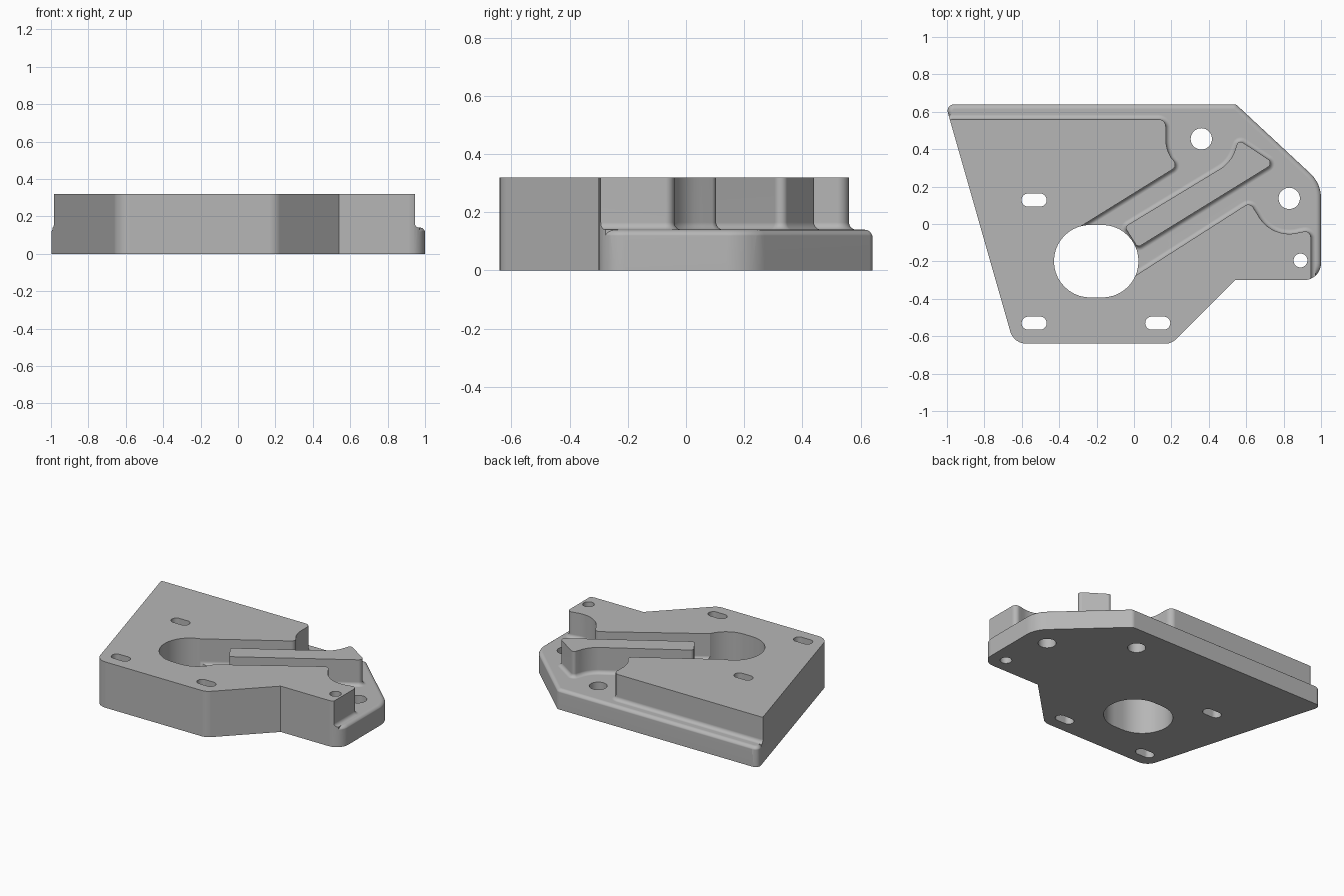
import bpy
import bmesh
from math import sin, cos, tan, pi, radians
from mathutils import Vector

old = bpy.data.objects.get("Cube")
if old:
    bpy.data.objects.remove(old, do_unlink=True)

HEIGHT, FLOOR = 0.32, 0.14      # full height and height of the lowered floor
FOOT, RIM = 0.025, 0.028        # fillet at wall feet, rounding of the floor rim
BOSS_A, BOSS_B = (0.36, 0.455), (0.83, 0.137)

metal = bpy.data.materials.new("grey metal")
metal.use_nodes = True
metal.diffuse_color = (0.47, 0.47, 0.47, 1)
metal.node_tree.nodes["Principled BSDF"].inputs["Base Color"].default_value = (0.47, 0.47, 0.47, 1)


def arc(centre, radius, start, end, steps=10):
    """Points along an arc, angles in degrees."""
    angles = [radians(start + (end - start) * i / steps) for i in range(steps + 1)]
    return [(centre[0] + radius * cos(a), centre[1] + radius * sin(a), 0) for a in angles]


def rounded(corners, steps=8):
    """Closed counter-clockwise outline from (x, y, corner radius) items."""
    out = []
    n = len(corners)
    for i, (x, y, r) in enumerate(corners):
        p = Vector((x, y))
        if r == 0:
            out.append(p)
            continue
        a = (Vector(corners[i - 1][:2]) - p).normalized()
        b = (Vector(corners[(i + 1) % n][:2]) - p).normalized()
        half = a.angle(b) / 2
        reach = r / tan(half)
        centre = p + (a + b).normalized() * (r / sin(half))
        start = p + a * reach - centre
        turn = start.angle_signed(p + b * reach - centre)
        for k in range(steps + 1):
            t = -turn * k / steps
            out.append(centre + Vector((start.x * cos(t) - start.y * sin(t),
                                        start.x * sin(t) + start.y * cos(t))))
    area = sum(out[i - 1].cross(out[i]) for i in range(len(out)))
    return out if area > 0 else out[::-1]


def offset(outline, d):
    """Move an outline outward by d."""
    res = []
    n = len(outline)
    for i, p in enumerate(outline):
        u = (p - outline[i - 1]).normalized()
        v = (outline[(i + 1) % n] - p).normalized()
        nu, nv = Vector((u.y, -u.x)), Vector((v.y, -v.x))
        res.append(p + (nu + nv) * d / (1 + nu.dot(nv)))
    return res


def loft(name, outline, layers):
    """Solid through (z, outward offset) layers."""
    bm = bmesh.new()
    rings = [[bm.verts.new((p.x, p.y, z)) for p in offset(outline, d)] for z, d in layers]
    n = len(outline)
    for low, high in zip(rings, rings[1:]):
        for i in range(n):
            j = (i + 1) % n
            bm.faces.new((low[i], low[j], high[j], high[i]))
    bm.faces.new(rings[0][::-1])
    bm.faces.new(rings[-1])
    mesh = bpy.data.meshes.new(name)
    bm.to_mesh(mesh)
    bm.free()
    mesh.materials.append(metal)
    obj = bpy.data.objects.new(name, mesh)
    bpy.context.collection.objects.link(obj)
    return obj


def combine(target, tool, operation):
    """Apply a boolean and drop the tool."""
    tool.hide_render = True
    mod = target.modifiers.new("cut", 'BOOLEAN')
    mod.operation, mod.solver, mod.object = operation, 'EXACT', tool
    bpy.ops.object.select_all(action='DESELECT')
    bpy.context.view_layer.objects.active = target
    target.select_set(True)
    bpy.ops.object.modifier_apply(modifier=mod.name)
    bpy.data.objects.remove(tool, do_unlink=True)


# Outer outline of the whole block
outline = rounded([(-1.008, 0.64, 0.035), (0.545, 0.64, 0.035), (1, 0.217, 0.18),
                   (1, -0.3, 0.09), (0.54, -0.3, 0), (0.2, -0.64, 0.08),
                   (-0.643, -0.64, 0.09)])

# Raised area either side of the channel; its outer sides overrun the block
plateau = rounded(
    [(-0.985, 0.56, 0.025), (0.17, 0.56, 0.04)]
    + arc(BOSS_A, 0.19, 180, 212)
    + [(0.235, 0.31, 0.03), (-0.3, -0.022, 0), (-0.26, -0.12, 0), (-0.1, -0.345, 0),
       (0.62, 0.115, 0.03)]
    + arc(BOSS_B, 0.19, 207, 288)
    + [(0.945, -0.035, 0.03), (0.945, -0.5, 0), (0.7, -0.8, 0), (-0.8, -0.8, 0),
       (-1.15, 0.3, 0)])

# Rib standing in the channel
rib = rounded([(-0.05, -0.015, 0.02)] + arc(BOSS_A, 0.19, 305, 345)
              + [(0.56, 0.45, 0.02), (0.75, 0.325, 0.025), (0.02, -0.125, 0.02)])

quarter = [i * pi / 12 for i in range(7)]
rim_layers = [(-0.05, 0.001)] + [
    (FLOOR - RIM + RIM * sin(a), 0.001 - RIM * (1 - cos(a))) for a in quarter]
foot_layers = [(0.05, FOOT)] + [
    (FLOOR + FOOT * (1 - cos(a)), FOOT * (1 - sin(a))) for a in quarter] + [(0.4, 0)]

# Trim the stepped form to the block
body = loft("mounting_block", outline, [(0, 0), (HEIGHT, 0)])
steps = loft("floor_form", outline, rim_layers)
combine(steps, loft("plateau_form", plateau, foot_layers), 'UNION')
combine(steps, loft("rib_form", rib, foot_layers), 'UNION')
combine(body, steps, 'INTERSECT')

# Through holes: x, y, half straight length, radius
holes = [(-0.202, -0.199, 0.032, 0.194),
         (-0.534, 0.128, 0.032, 0.035), (-0.534, -0.53, 0.032, 0.035),
         (0.127, -0.53, 0.032, 0.035),
         (*BOSS_A, 0, 0.057), (*BOSS_B, 0, 0.057), (0.89, -0.195, 0, 0.037)]
for x, y, half, r in holes:
    right = arc((x + half, y), r, -90, 90, 20)
    left = arc((x - half, y), r, 90, 270, 20)
    if half == 0:
        right, left = right[:-1], left[:-1]
    ring = [Vector(p[:2]) for p in right + left]
    combine(body, loft("hole_cutter", ring, [(-0.2, 0), (0.6, 0)]), 'DIFFERENCE')

# Smooth curved walls, crisp edges
bpy.ops.object.select_all(action='DESELECT')
bpy.context.view_layer.objects.active = body
body.select_set(True)
bpy.ops.object.shade_smooth_by_angle(angle=radians(30))
weighted = body.modifiers.new("even_shading", 'WEIGHTED_NORMAL')
weighted.keep_sharp = True
